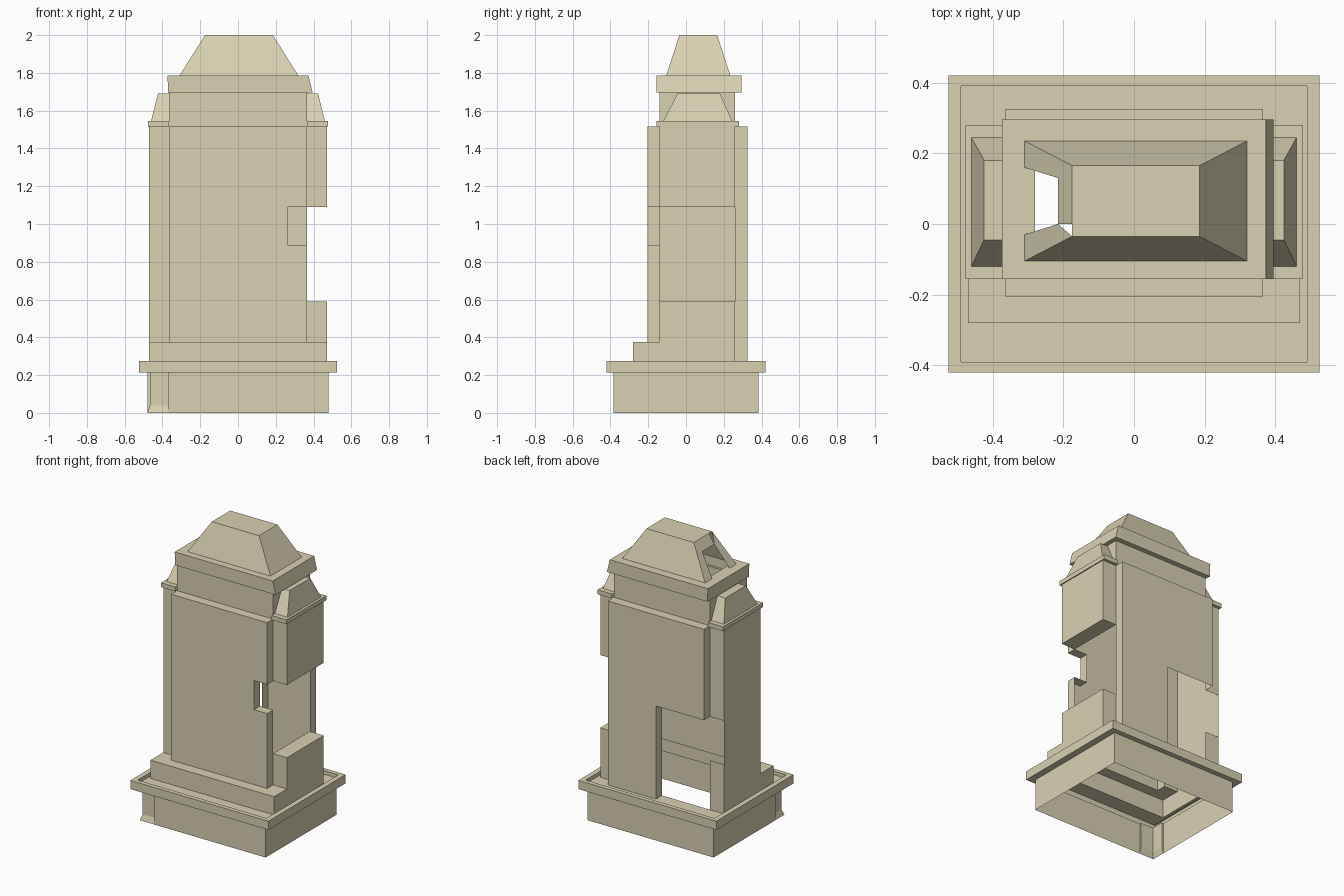
import bpy
import bmesh

cube = bpy.data.objects.get("Cube")
if cube:
    bpy.data.objects.remove(cube, do_unlink=True)

stone = bpy.data.materials.new("pale_stone")
stone.use_nodes = True
stone.diffuse_color = (0.69, 0.64, 0.45, 1)
shader = stone.node_tree.nodes["Principled BSDF"]
shader.inputs["Base Color"].default_value = stone.diffuse_color

# Plan lines shared by the parts
bay, wing = 0.365, 0.47
bay_front, bay_back = -0.205, 0.325
neck_front, neck_back = -0.14, 0.26
step_front = -0.28

# Heights from the ground up
plate_bottom, plate_top, floor = 0.215, 0.275, 0.25
step_top, gap_bottom, gap_top = 0.375, 0.59, 1.09
rear_top = notch_bottom = 0.89
shoulder, cap_top = 1.515, 1.69
cornice_bottom, cornice_top, summit = 1.695, 1.785, 2


def finish(name, bm):
    bmesh.ops.remove_doubles(bm, verts=bm.verts, dist=0.0002)
    mesh = bpy.data.meshes.new(name)
    bm.to_mesh(mesh)
    bm.free()
    mesh.materials.append(stone)
    obj = bpy.data.objects.new(name, mesh)
    bpy.context.collection.objects.link(obj)


def rect(left, right, front, back):
    return [(left, front), (right, front), (right, back), (left, back)]


def centred(half_width, front, back):
    return rect(-half_width, half_width, front, back)


def loft(name, rings, missing=lambda level, side: False, cap=False):
    """Open shell through (outline, height) rings, without the missing panels."""
    bm = bmesh.new()
    rows = [[bm.verts.new((x, y, z)) for x, y in plan] for plan, z in rings]
    for level, (low, high) in enumerate(zip(rows, rows[1:])):
        for side in range(len(low)):
            if not missing(level, side):
                after = (side + 1) % len(low)
                bm.faces.new((low[side], low[after], high[after], high[side]))
    if cap:
        bm.faces.new(rows[-1])
    finish(name, bm)


def panels(name, polygons):
    bm = bmesh.new()
    for polygon in polygons:
        bm.faces.new([bm.verts.new(point) for point in polygon])
    finish(name, bm)


def level_panel(outline, z):
    return [(x, y, z) for x, y in outline]


# Base with a recessed front corner that flares out at the foot
base_half, base_depth = 0.48, 0.385
base_outline = centred(base_half, -base_depth, base_depth)


def base_plan(inset):
    corner, right, back, left = base_outline
    x, y = corner
    near_x, near_y = x + 0.11, y + 0.1
    return [(near_x, y), right, back, left, (x, near_y), (x + inset, near_y),
            (x + inset, y + inset), (near_x, y + inset)]


loft("base", [(base_plan(0.001), 0), (base_plan(0.014), 0.04),
              (base_plan(0.014), plate_bottom)])

# Plate with a raised rim around the open centre
plate_outline = centred(0.525, -0.42, 0.42)
rim_outline = centred(0.49, -0.39, 0.39)
loft("base_plate", [
    (base_outline, plate_bottom), (plate_outline, plate_bottom),
    (plate_outline, plate_top), (rim_outline, plate_top), (rim_outline, floor),
    (centred(wing, step_front, neck_back), floor)])

# Front step
step_outline = centred(wing, step_front, neck_front)
loft("front_step", [(step_outline, floor), (step_outline, step_top)],
     missing=lambda level, side: side == 2)
panels("front_step_top", [
    level_panel(centred(wing, step_front, bay_front), step_top),
    level_panel(rect(-wing, -bay, bay_front, neck_front), step_top),
    level_panel(rect(bay, wing, bay_front, neck_front), step_top)])

# Hollow cross-shaped body, with openings listed by band of height
notch_x = 0.265
half = [(bay, bay_front), (bay, neck_front), (wing, neck_front),
        (wing, neck_back), (bay, neck_back), (bay, bay_back)]
mirrored = [(-x, y) for x, y in reversed(half)]
body_plan = half + [(0, bay_back)] + mirrored + [(notch_x, bay_front)]
sides = ("left_jamb left_front left_side left_back left_return rear_left "
         "rear_right right_return right_back right_side right_front "
         "right_jamb front notch").split()
left_gap = "left_front left_side left_back "
rear_gap = "rear_right right_return "
bands = [
    (floor, rear_gap + "left_jamb left_front right_front right_jamb front notch"),
    (step_top, rear_gap),
    (gap_bottom, rear_gap + left_gap + "right_back"),
    (notch_bottom, left_gap + "left_jamb notch"),
    (gap_top, "")]
loft("body", [(body_plan, z) for z, names in bands] + [(body_plan, shoulder)],
     missing=lambda level, side: sides[side] in bands[level][1].split())

# Ledges and reveals along the openings
left_wing = rect(bay, wing, neck_front, neck_back)
notch_outline = rect(notch_x, bay, bay_front, neck_front)
panels("body_ledges", [
    level_panel(centred(bay, bay_front, neck_front), shoulder),
    level_panel(centred(bay, neck_back, bay_back), shoulder),
    level_panel(left_wing, gap_bottom),
    level_panel(left_wing[::-1], gap_top),
    level_panel(notch_outline, notch_bottom),
    level_panel(notch_outline[::-1], gap_top)])


def reveal(x, front, back, low, high):
    return [(x, front, low), (x, back, low), (x, back, high), (x, front, high)]


panels("opening_reveals", [
    reveal(notch_x, bay_front, neck_front, notch_bottom, gap_top),
    reveal(0, neck_back, bay_back, floor, rear_top)])

# Sloping cap on each wing
for name, sign, inner_side in (("left", 1, 3), ("right", -1, 1)):
    def cap_plan(reach, front, back):
        return rect(*sorted((sign * bay, sign * reach)), front, back)

    ledge = cap_plan(0.477, -0.155, 0.28)
    ledge_top = shoulder + 0.03
    loft(name + "_wing_cap", [
        (cap_plan(wing, neck_front, neck_back), shoulder),
        (ledge, shoulder), (ledge, ledge_top),
        (cap_plan(0.46, -0.12, 0.245), ledge_top),
        (cap_plan(0.424, -0.045, 0.18), cap_top)],
        missing=lambda level, side: side == inner_side, cap=True)

# Neck and cornice
neck_outline = centred(bay, neck_front, neck_back)
cornice_front, cornice_back = -0.155, 0.295
roof_left, roof_front, roof_back = 0.32, -0.105, 0.235
loft("neck", [(neck_outline, shoulder), (neck_outline, cornice_bottom)])
loft("cornice", [
    (neck_outline, cornice_bottom),
    (rect(-0.37, 0.395, cornice_front, cornice_back), cornice_bottom),
    (centred(0.373, cornice_front, cornice_back), cornice_top),
    (rect(-0.28, roof_left, roof_front, roof_back), cornice_top)])

# Tapered roof, open on its right side
eave_x, top_x = -0.31, -0.175
top_front, top_back = -0.035, 0.165
loft("roof", [(rect(eave_x, roof_left, roof_front, roof_back), cornice_top),
              (rect(top_x, 0.185, top_front, top_back), summit)],
     missing=lambda level, side: side == 3, cap=True)


# Remaining strips of the broken roof side
def on_slope(x, y):
    rise = (x - eave_x) / (top_x - eave_x)
    return x, y, cornice_top + rise * (summit - cornice_top)


hole_x, hole_front, hole_back = -0.215, 0, 0.13
rear_strip = [(eave_x, roof_back), (eave_x, 0.16), (hole_x, hole_back),
              (top_x, hole_back), (top_x, top_back)]
front_strip = [(eave_x, -0.03), (eave_x, roof_front), (top_x, top_front),
               (hole_x, hole_front)]
top_strip = [(hole_x, hole_back), (hole_x, hole_front), (top_x, hole_front),
             (top_x, hole_back)]
panels("broken_roof_side", [[on_slope(x, y) for x, y in strip]
                            for strip in (rear_strip, front_strip, top_strip)])
